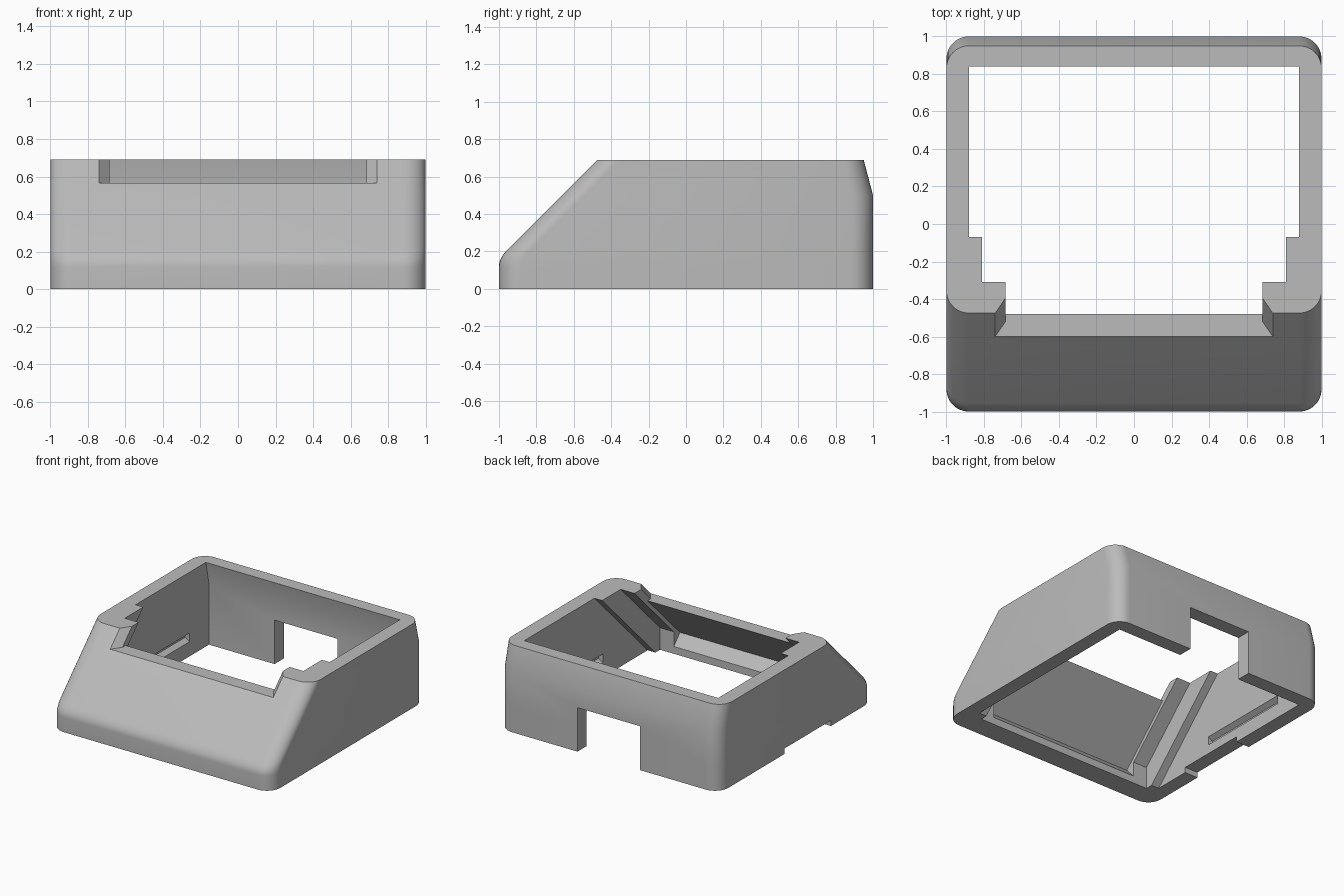
import bpy, bmesh, math
from mathutils import Vector

cube = bpy.data.objects.get("Cube")
if cube:
    bpy.data.objects.remove(cube, do_unlink=True)

grey = bpy.data.materials.new("plain_grey")
grey.use_nodes = True
grey.diffuse_color = (0.5, 0.5, 0.5, 1)
grey.node_tree.nodes["Principled BSDF"].inputs["Base Color"].default_value = (0.5, 0.5, 0.5, 1)


def loft(name, rings):
    """Closed solid through rings with equal point counts."""
    bm = bmesh.new()
    loops = [[bm.verts.new(p) for p in ring] for ring in rings]
    n = len(loops[0])
    for a, b in zip(loops, loops[1:]):
        for i in range(n):
            j = (i + 1) % n
            bm.faces.new((a[i], a[j], b[j], b[i]))
    bm.faces.new(loops[0][::-1])
    bm.faces.new(loops[-1])
    bmesh.ops.recalc_face_normals(bm, faces=bm.faces)
    mesh = bpy.data.meshes.new(name)
    bm.to_mesh(mesh)
    bm.free()
    mesh.materials.append(grey)
    ob = bpy.data.objects.new(name, mesh)
    bpy.context.collection.objects.link(ob)
    return ob


def prism_x(name, x0, x1, profile):
    """Side profile of (y, z) points extruded across x."""
    return loft(name, [[(x, y, z) for y, z in profile] for x in (x0, x1)])


def box(name, lo, hi):
    return prism_x(name, lo[0], hi[0],
                   [(lo[1], lo[2]), (hi[1], lo[2]), (hi[1], hi[2]), (lo[1], hi[2])])


def rounded_ring(front, back, z, r=0.12, steps=8):
    """Horizontal rounded rectangle between two y positions."""
    ring = []
    corners = [(1 - r, back - r), (r - 1, back - r), (r - 1, front + r), (1 - r, front + r)]
    for k, (cx, cy) in enumerate(corners):
        for i in range(steps + 1):
            a = (k + i / steps) * math.pi / 2
            ring.append((cx + r * math.cos(a), cy + r * math.sin(a), z))
    return ring


# Outer body: upright sides, softly bent sloping front, back leaning in at the top
TOP, BACK_BEND = 0.69, 0.5
levels = [(-1, 0)]
p0, p1, p2 = Vector((-1, 0.12)), Vector((-1, 0.165)), Vector((-0.955, 0.21))
for i in range(6):
    t = i / 5
    levels.append(tuple(p0 * (1 - t) ** 2 + p1 * 2 * t * (1 - t) + p2 * t * t))
levels += [(BACK_BEND - 1.165, BACK_BEND), (TOP - 1.165, TOP)]
body = loft("shell_housing", [
    rounded_ring(y, 1 - 0.05 * max(0, z - BACK_BEND) / (TOP - BACK_BEND), z)
    for y, z in levels])

# Stepped cavity: each step runs parallel to the sloping front
HI, LO, LIP = 0.73, -0.05, -0.82
cutters = [
    prism_x("main_cavity", -0.88, 0.88, [
        (LO - 0.76, LO), (0.88, LO), (0.88, BACK_BEND), (0.84, TOP),
        (0.832, HI), (HI - 0.76, HI)]),
    prism_x("middle_step", -0.81, 0.81, [
        (LIP, LO), (0.5, LO), (0.5, HI), (HI - 1.0, HI), (LIP, LIP + 1.0)]),
    prism_x("panel_pocket", -0.685, 0.685, [
        (LIP, LO), (0.5, LO), (0.5, HI), (HI - 1.045, HI), (-0.9, 0.145), (LIP, 0.06)]),
]

# Flared window in the top of the sloping front
half = [(0.795, -0.68), (0.685, -0.52), (0.685, -0.3)]
outline = half + [(-x, y) for x, y in reversed(half)]
cutters.append(loft("window", [
    [(x, y + d, 0.565 + d) for x, y in outline] for d in (0, 0.2)]))

# Back port and shallow relief under one side
cutters.append(box("back_port", (-0.285, 0.7, -0.1), (0.285, 1.1, 0.36)))
cutters.append(box("side_relief", (-1.1, -0.45, -0.1), (-0.8, 0.15, 0.045)))

# Snap grooves inside both side walls
for s in (-1, 1):
    section = [(0.86, 0.12), (0.88, 0.12), (0.92, 0.145), (0.92, 0.165), (0.88, 0.19), (0.86, 0.19)]
    cutters.append(loft("snap_groove", [
        [(s * x, y, z) for x, z in section] for y in (-0.18, 0.63)]))

bpy.context.view_layer.objects.active = body
for cutter in cutters:
    cutter.hide_render = True
    mod = body.modifiers.new(cutter.name, 'BOOLEAN')
    mod.operation = 'DIFFERENCE'
    mod.solver = 'EXACT'
    mod.object = cutter
    bpy.ops.object.modifier_apply(modifier=mod.name)
    bpy.data.objects.remove(cutter, do_unlink=True)

bpy.ops.object.select_all(action='DESELECT')
body.select_set(True)
bpy.ops.object.shade_smooth_by_angle(angle=math.radians(30))
